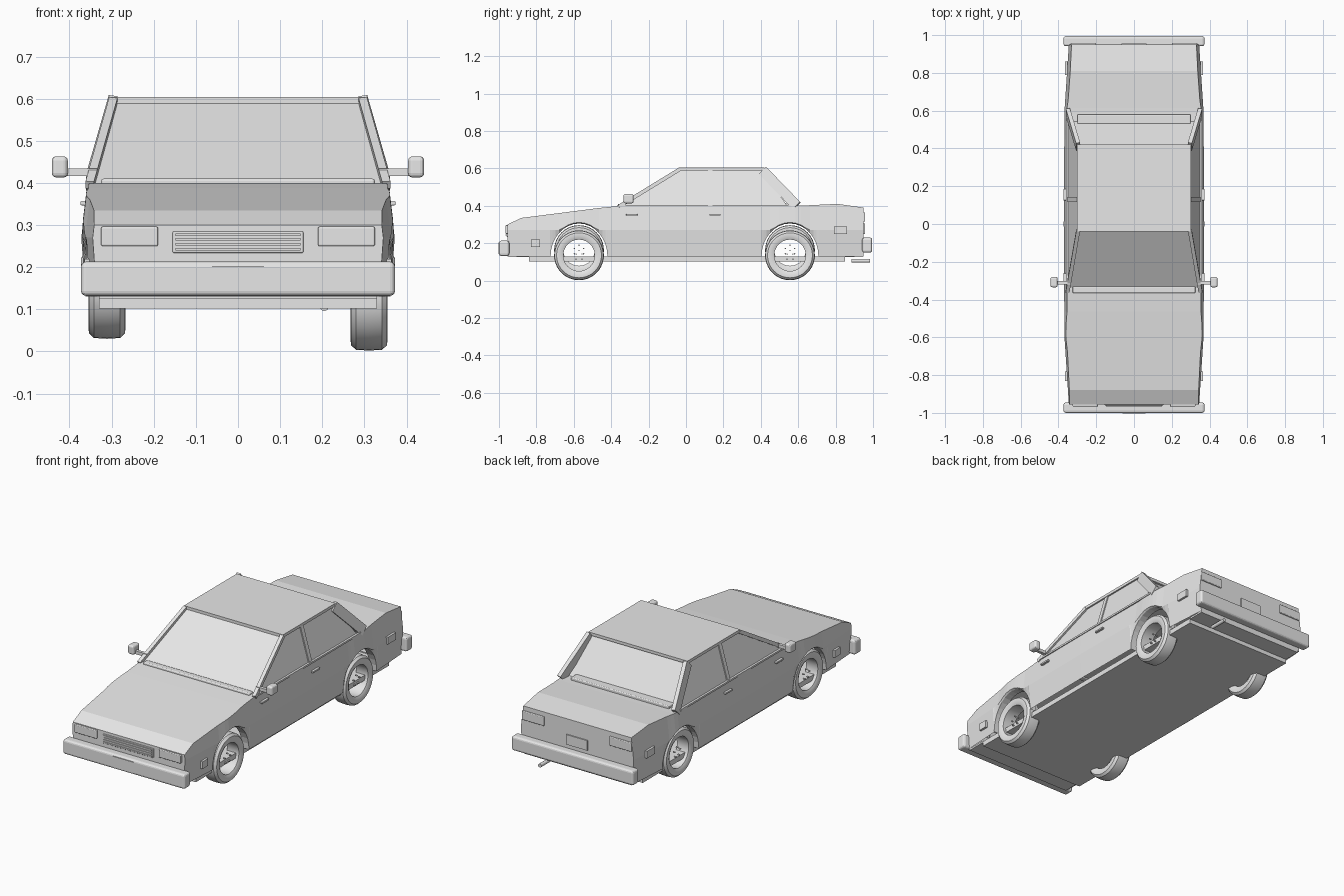
import bpy, bmesh, math
from mathutils import Vector, Matrix

old = bpy.data.objects.get("Cube")
if old:
    bpy.data.objects.remove(old, do_unlink=True)

grey = bpy.data.materials.new("light_grey")
grey.use_nodes = True
grey.diffuse_color = (0.8, 0.8, 0.8, 1)
grey.node_tree.nodes["Principled BSDF"].inputs["Base Color"].default_value = (0.8, 0.8, 0.8, 1)


def finish(name, bm, bevel=0, smooth=False):
    bmesh.ops.recalc_face_normals(bm, faces=bm.faces)
    mesh = bpy.data.meshes.new(name)
    bm.to_mesh(mesh)
    bm.free()
    mesh.materials.append(grey)
    ob = bpy.data.objects.new(name, mesh)
    bpy.context.collection.objects.link(ob)
    if bevel:
        mod = ob.modifiers.new("Bevel", "BEVEL")
        mod.width, mod.segments = bevel, 3
    if smooth:
        bpy.ops.object.select_all(action="DESELECT")
        ob.select_set(True)
        bpy.context.view_layer.objects.active = ob
        bpy.ops.object.shade_smooth_by_angle(angle=math.radians(35))
    return ob


def box(name, x, y, z, bevel=0):
    """Box from (min, max) ranges."""
    bm = bmesh.new()
    bmesh.ops.create_cube(bm, size=1)
    for v in bm.verts:
        v.co = [r[0] if c < 0 else r[1] for r, c in zip((x, y, z), v.co)]
    return finish(name, bm, bevel)


def pair(name, x, y, z, bevel=0):
    box(name + "_left", x, y, z, bevel)
    box(name + "_right", (-x[1], -x[0]), y, z, bevel)


def bar(name, a, b, width, depth):
    """Rectangular bar between two points, with its depth in the y-z plane."""
    a, b = Vector(a), Vector(b)
    along = (b - a).normalized()
    deep = along.cross(Vector((1, 0, 0))).normalized()
    wide = deep.cross(along)
    bm = bmesh.new()
    bmesh.ops.create_cube(bm, size=1)
    for v in bm.verts:
        c = v.co.copy()
        v.co = (a + b) / 2 + along * c.z * (b - a).length + wide * c.x * width + deep * c.y * depth
    return finish(name, bm)


def interp(points, y):
    for (y0, z0), (y1, z1) in zip(points, points[1:]):
        if y <= y1:
            return z0 + (z1 - z0) * (y - y0) / (y1 - y0)
    return points[-1][1]


# Body shell: columns along the length, with open elliptical wheel arches
AXLES = (-0.572, 0.556)
AXLE_Z, ARCH_Y, ARCH_Z, SILL = 0.135, 0.152, 0.175, 0.13
top_line = [(-0.955, 0.3), (-0.88, 0.335), (-0.465, 0.388), (-0.35, 0.4),
            (0.6, 0.4), (0.81, 0.41), (0.95, 0.39)]
plan = [(-0.955, 0.345), (-0.6, 0.368), (0.0, 0.372), (0.6, 0.368), (0.95, 0.345)]
STEPS = 16
columns = [(y, SILL) for y in (-0.955, -0.88, -0.78, -0.35, 0, 0.35, 0.75, 0.81, 0.95)]
for axle in AXLES:
    for i in range(STEPS + 1):
        t = math.pi * i / STEPS
        columns.append((axle - ARCH_Y * math.cos(t), SILL + ARCH_Z * math.sin(t)))
columns.sort()

bm = bmesh.new()
rings = []
for y, low in columns:
    high, w = interp(top_line, y), interp(plan, y)
    mid = max(low + 0.006, 0.27)
    left = [(w - 0.01, low), (w, mid), (w - 0.12 * (high - mid), high)]
    rings.append([[bm.verts.new((s * x, y, z)) for x, z in left] for s in (1, -1)])
for a, b in zip(rings, rings[1:]):
    for s in (0, 1):
        for r in (0, 1):
            bm.faces.new((a[s][r], b[s][r], b[s][r + 1], a[s][r + 1]))
    bm.faces.new((a[0][2], b[0][2], b[1][2], a[1][2]))
for end in (rings[0], rings[-1]):
    for r in (0, 1):
        bm.faces.new((end[0][r], end[0][r + 1], end[1][r + 1], end[1][r]))
finish("body_shell", bm)

# Inner lips of the wheel arches
for axle, place in zip(AXLES, ("front", "rear")):
    for s, side in ((1, "left"), (-1, "right")):
        bm = bmesh.new()
        rows = []
        for i in range(STEPS + 1):
            t = math.pi * i / STEPS
            y, z = axle - ARCH_Y * math.cos(t), SILL + ARCH_Z * math.sin(t)
            w = interp(plan, y)
            rows.append([bm.verts.new((s * x, y, z)) for x in (w - 0.008, w - 0.05)])
        for a, b in zip(rows, rows[1:]):
            bm.faces.new((a[0], b[0], b[1], a[1]))
        finish(f"{place}_arch_lip_{side}", bm)

# Floor and exhaust
box("floor_pan", (-0.33, 0.33), (-0.84, 0.85), (0.102, 0.13))
box("front_valance", (-0.33, 0.33), (-0.95, -0.84), (0.125, 0.135))
box("rear_valance", (-0.33, 0.33), (0.85, 0.945), (0.125, 0.135))
bm = bmesh.new()
bmesh.ops.create_cone(bm, cap_ends=True, segments=16, radius1=0.01, radius2=0.01, depth=0.1,
                      matrix=Matrix.Translation((0.205, 0.935, 0.106)) @ Matrix.Rotation(math.pi / 2, 4, "X"))
finish("exhaust_pipe", bm, smooth=True)

# Cabin: tapered glasshouse, roof and pillars
bm = bmesh.new()
bmesh.ops.create_cube(bm, size=1)
for v in bm.verts:
    upper, back, s = v.co.z > 0, v.co.y > 0, math.copysign(1, v.co.x)
    if upper:
        v.co = (s * 0.293, 0.405 if back else -0.03, 0.592)
    else:
        v.co = (s * 0.35, 0.545 if back else -0.345, 0.395)
finish("glasshouse", bm)
box("roof_panel", (-0.303, 0.303), (-0.04, 0.42), (0.588, 0.604))
box("cowl", (-0.325, 0.325), (-0.365, -0.33), (0.39, 0.41), 0.006)
box("parcel_shelf", (-0.3, 0.3), (0.53, 0.58), (0.395, 0.415), 0.005)
for s, side in ((1, "left"), (-1, "right")):
    bar("windscreen_pillar_" + side, (s * 0.352, -0.36, 0.395), (s * 0.296, -0.035, 0.594), 0.02, 0.02)
    bar("rear_pillar_" + side, (s * 0.35, 0.592, 0.4), (s * 0.296, 0.41, 0.588), 0.022, 0.055)
    bar("door_pillar_" + side, (s * 0.353, 0.13, 0.395), (s * 0.296, 0.13, 0.592), 0.006, 0.025)
    bar("belt_trim_" + side, (s * 0.355, -0.34, 0.4), (s * 0.355, 0.56, 0.4), 0.012, 0.01)

# Bumpers and plates
box("front_bumper", (-0.373, 0.373), (-1.0, -0.945), (0.132, 0.213), 0.012)
box("rear_bumper", (-0.373, 0.373), (0.942, 0.995), (0.15, 0.23), 0.012)
box("front_plate", (-0.062, 0.062), (-1.003, -0.996), (0.143, 0.203))
box("rear_plate", (-0.065, 0.065), (0.946, 0.956), (0.25, 0.305))

# Lights and grille
pair("headlight", (0.19, 0.325), (-0.966, -0.95), (0.25, 0.296), 0.004)
pair("tail_light", (0.2, 0.335), (0.945, 0.958), (0.315, 0.365), 0.004)
pair("front_marker", (0.352, 0.364), (-0.83, -0.78), (0.18, 0.22))
pair("rear_marker", (0.352, 0.364), (0.79, 0.86), (0.25, 0.29))
box("grille_frame", (-0.155, 0.155), (-0.96, -0.95), (0.234, 0.285), 0.003)
for i in range(4):
    z = 0.24 + i * 0.0115
    box(f"grille_bar_{i + 1}", (-0.148, 0.148), (-0.965, -0.955), (z, z + 0.006))

# Mirrors and door handles
pair("mirror_arm", (0.335, 0.41), (-0.32, -0.303), (0.416, 0.434))
pair("mirror_head", (0.404, 0.442), (-0.335, -0.28), (0.413, 0.463), 0.01)
for y, place in ((-0.32, "front"), (0.125, "rear")):
    pair(place + "_door_handle", (0.355, 0.374), (y, y + 0.06), (0.347, 0.357), 0.002)

# Tyres are lathed rings with lug nuts; the right pair rides higher
ring = [(0.275, 0.084), (0.267, 0.1), (0.268, 0.12), (0.28, 0.131), (0.311, 0.133),
        (0.342, 0.131), (0.354, 0.12), (0.355, 0.1), (0.347, 0.084)]
SEG = 40
for axle, place in zip(AXLES, ("front", "rear")):
    for s, side, lift in ((1, "left", 0), (-1, "right", 0.028)):
        hub = Vector((0, axle, AXLE_Z + lift))
        bm = bmesh.new()
        loops = []
        for i in range(SEG):
            a = 2 * math.pi * i / SEG
            loops.append([bm.verts.new(hub + Vector((s * x, r * math.cos(a), r * math.sin(a)))) for x, r in ring])
        n = len(ring)
        for i in range(SEG):
            p, q = loops[i], loops[(i + 1) % SEG]
            for k in range(n):
                bm.faces.new((p[k], q[k], q[(k + 1) % n], p[(k + 1) % n]))
        finish(f"{place}_tyre_{side}", bm, smooth=True)
        bm = bmesh.new()
        for i in range(5):
            a = 2 * math.pi * i / 5 + math.pi / 2
            at = hub + Vector((s * 0.335, 0.026 * math.cos(a), 0.026 * math.sin(a)))
            bmesh.ops.create_cone(bm, cap_ends=True, segments=6, radius1=0.004, radius2=0.004, depth=0.012,
                                  matrix=Matrix.Translation(at) @ Matrix.Rotation(math.pi / 2, 4, "Y"))
        finish(f"{place}_lug_nuts_{side}", bm)
